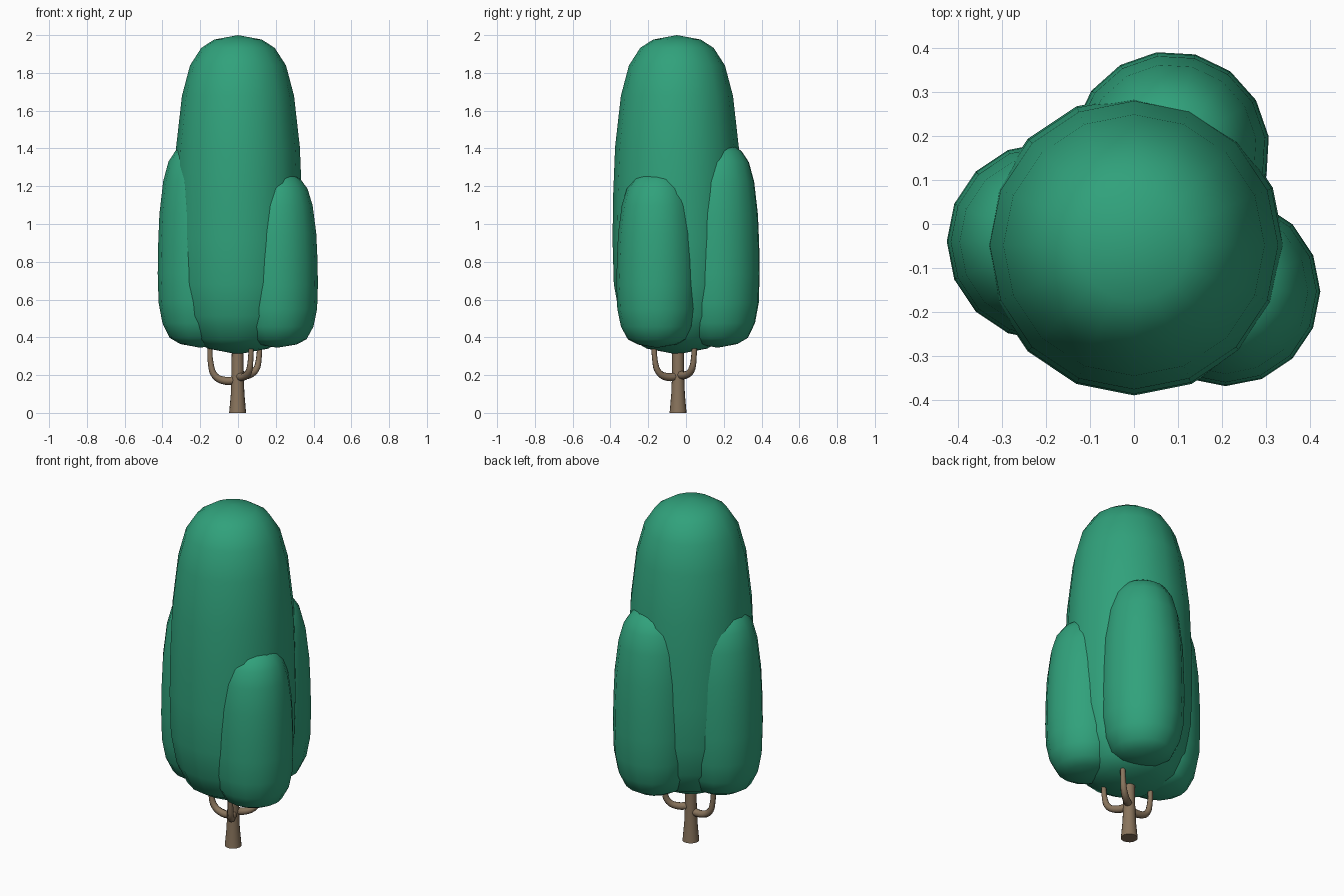
import bpy, bmesh, math

if "Cube" in bpy.data.objects:
    bpy.data.objects.remove(bpy.data.objects["Cube"])


def material(name, rgb):
    m = bpy.data.materials.new(name)
    m.diffuse_color = (*rgb, 1)
    m.use_nodes = True
    m.node_tree.nodes["Principled BSDF"].inputs["Base Color"].default_value = m.diffuse_color
    return m


leaf = material("leaf green", (0.03, 0.36, 0.2))
bark = material("bark brown", (0.25, 0.175, 0.108))


def lathe(name, profile, centre, mat, sides=16, turn=0.0):
    """Spin (radius, z) rings round a vertical axis and close both ends."""
    bm = bmesh.new()
    rings = []
    for r, z in profile:
        n = 1 if r == 0 else sides
        rings.append([bm.verts.new((r * math.cos(turn + 2 * math.pi * i / sides),
                                    r * math.sin(turn + 2 * math.pi * i / sides), z))
                      for i in range(n)])
    for a, b in zip(rings, rings[1:]):
        for i in range(sides):
            j = (i + 1) % sides
            if len(a) == 1:
                bm.faces.new((a[0], b[j], b[i]))
            elif len(b) == 1:
                bm.faces.new((a[i], a[j], b[0]))
            else:
                bm.faces.new((a[i], a[j], b[j], b[i]))
    if len(rings[0]) > 1:
        bm.faces.new(rings[0][::-1])
    if len(rings[-1]) > 1:
        bm.faces.new(rings[-1])
    bmesh.ops.recalc_face_normals(bm, faces=bm.faces)
    for f in bm.faces:
        f.smooth = len(f.verts) <= 4
    me = bpy.data.meshes.new(name)
    bm.to_mesh(me)
    bm.free()
    me.materials.append(mat)
    ob = bpy.data.objects.new(name, me)
    ob.location = (*centre, 0)
    bpy.context.collection.objects.link(ob)
    return ob


# Foliage: one rounded, tapering profile (radius, height) scaled for each mass
SHAPE = [(0, 0), (.47, .018), (.72, .048), (.89, .12), (.98, .22), (1, .36),
         (.99, .5), (.96, .65), (.87, .81), (.745, .905), (.57, .96),
         (.37, .986), (0, 1)]


def foliage(name, centre, radius, low, high, turn=0.0):
    lathe(name, [(r * radius, low + t * (high - low)) for r, t in SHAPE],
          centre, leaf, turn=turn)


foliage("main_crown", (0, -.048), .341, .31, 2.0)
foliage("left_crown", (-.2, -.04), .225, .345, 1.435)
foliage("back_crown", (.083, .167), .225, .345, 1.43, math.radians(8))
foliage("right_crown", (.208, -.153), .215, .345, 1.275)

# Trunk, flared at the foot
TX, TY = -.002, -.042
lathe("trunk", [(.045, 0), (.036, .1), (.032, .2), (.03, .45)], (TX, TY), bark)


def branch(name, dx, dy, z):
    """Tube leaving the trunk sideways and bending upwards into the foliage."""
    cu = bpy.data.curves.new(name, 'CURVE')
    cu.dimensions = '3D'
    cu.bevel_depth = .02
    cu.bevel_resolution = 2
    cu.resolution_u = 4
    cu.use_fill_caps = True
    path = [(0, .005, 1.1), (.45, 0, 1.05), (.82, .025, .9), (.98, .09, .75), (1, .22, .65)]
    sp = cu.splines.new('BEZIER')
    sp.bezier_points.add(len(path) - 1)
    for p, (k, h, size) in zip(sp.bezier_points, path):
        p.co = (TX + k * dx, TY + k * dy, z + h)
        p.radius = size
        p.handle_left_type = p.handle_right_type = 'AUTO'
    cu.materials.append(bark)
    bpy.context.collection.objects.link(bpy.data.objects.new(name, cu))


branch("left_branch", -.145, 0, .17)
branch("right_branch", .07, -.125, .19)
branch("back_branch", .115, .085, .2)
